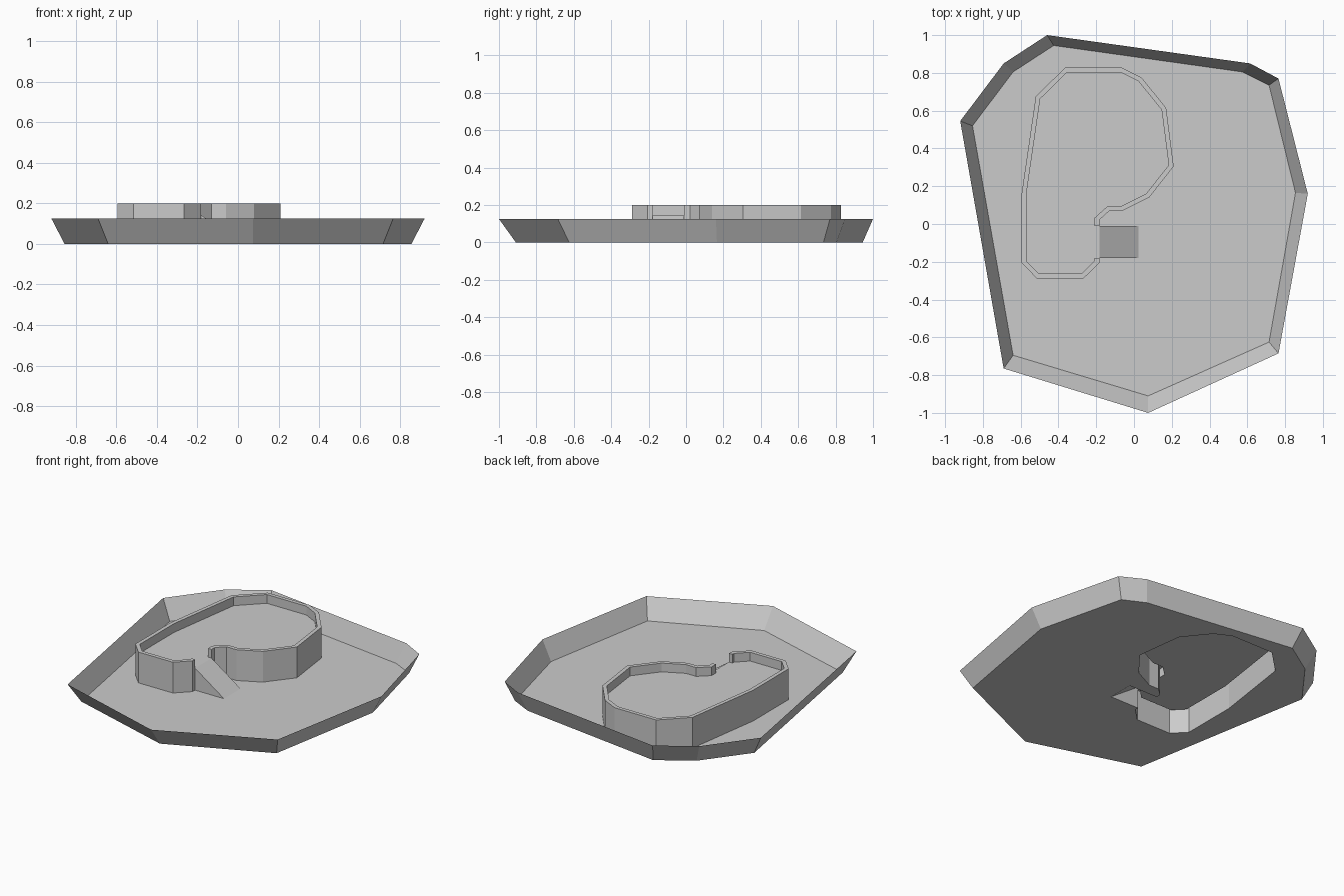
import bpy, bmesh
from mathutils import Vector

if "Cube" in bpy.data.objects:
    bpy.data.objects.remove(bpy.data.objects["Cube"])

BASIN_H, DECK_H, RIM_H, RIM_W = 0.125, 0.143, 0.20, 0.025

basin_top = [(-0.46, 1.0), (-0.69, 0.85), (-0.92, 0.545), (-0.69, -0.765), (0.075, -1.0),
             (0.765, -0.685), (0.92, 0.16), (0.765, 0.77), (0.615, 0.85)]
basin_floor = [(-0.425, 0.945), (-0.64, 0.805), (-0.855, 0.52), (-0.64, -0.695), (0.075, -0.91),
               (0.715, -0.625), (0.855, 0.165), (0.715, 0.735), (0.575, 0.805)]
# Outer line of the raised deck, running from one side of the ramp opening to the other
deck = [(-0.183, -0.01), (-0.183, 0.022), (-0.13, 0.07), (-0.06, 0.07), (0.08, 0.14), (0.21, 0.305),
        (0.17, 0.615), (0.04, 0.775), (-0.065, 0.828), (-0.365, 0.828), (-0.52, 0.675),
        (-0.595, 0.16), (-0.595, -0.205), (-0.515, -0.288), (-0.267, -0.288),
        (-0.183, -0.205), (-0.183, -0.18)]
ramp_foot = [(0.025, -0.18), (0.025, -0.01)]


def inset(path, w):
    """Mitred offset to the left of an open path."""
    pts = [Vector(p) for p in path]
    out = []
    for i, p in enumerate(pts):
        segs = [(pts[j + 1] - pts[j]).normalized() for j in (i - 1, i) if 0 <= j < len(pts) - 1]
        ns = [Vector((-s.y, s.x)) for s in segs]
        m = sum(ns, Vector((0, 0))).normalized()
        out.append(tuple(p + m * (w / m.dot(ns[0]))))
    return out


def ring(bm, pts, z):
    return [bm.verts.new((x, y, z)) for x, y in pts]


def strip(bm, a, b, closed=False):
    n = len(a)
    for i in range(n if closed else n - 1):
        j = (i + 1) % n
        bm.faces.new((a[i], a[j], b[j], b[i]))


def finish(bm, name):
    me = bpy.data.meshes.new(name)
    bm.to_mesh(me)
    bm.free()
    bpy.context.collection.objects.link(bpy.data.objects.new(name, me))


# Basin: floor with an opening below the deck and ramp, plus the flared sides
bm = bmesh.new()
lo = ring(bm, basin_floor, 0)
hole = ring(bm, deck + ramp_foot, 0)
edges = [bm.edges.new((r[i - 1], r[i])) for r in (lo, hole) for i in range(len(r))]
bmesh.ops.triangle_fill(bm, use_beauty=True, use_dissolve=False, edges=edges, normal=(0, 0, 1))
hi = ring(bm, basin_top, BASIN_H)
strip(bm, lo, hi, closed=True)
bm.normal_update()
for f in bm.faces:
    if f.normal.z < 0:
        f.normal_flip()
finish(bm, "basin")

# Deck wall: outer face, rim, inner face and the two ends at the opening
inner = inset(deck, RIM_W)
bm = bmesh.new()
base, top = ring(bm, deck, 0), ring(bm, deck, RIM_H)
rim, foot = ring(bm, inner, RIM_H), ring(bm, inner, DECK_H)
for a, b in ((base, top), (top, rim), (rim, foot)):
    strip(bm, a, b)
ends = ring(bm, [deck[0], deck[-1]], DECK_H)
bm.faces.new((foot[0], ends[0], top[0], rim[0]))
bm.faces.new((ends[1], foot[-1], rim[-1], top[-1]))
finish(bm, "deck_wall")

# Deck surface, with a short threshold out to the ramp
bm = bmesh.new()
bm.faces.new(ring(bm, [deck[0]] + inner + [deck[-1]], DECK_H)[::1])
bm.normal_update()
for f in bm.faces:
    if f.normal.z < 0:
        f.normal_flip()
bmesh.ops.triangulate(bm, faces=bm.faces[:])
finish(bm, "deck_surface")

# Ramp: sloping top and two triangular sides, open underneath
bm = bmesh.new()
t = ring(bm, [deck[0], deck[-1]], DECK_H)
b = ring(bm, [deck[0], deck[-1]], 0)
f0, f1 = ring(bm, ramp_foot, 0)
bm.faces.new((t[0], t[1], f0, f1))
bm.faces.new((b[1], f0, t[1]))
bm.faces.new((f1, b[0], t[0]))
finish(bm, "ramp")
